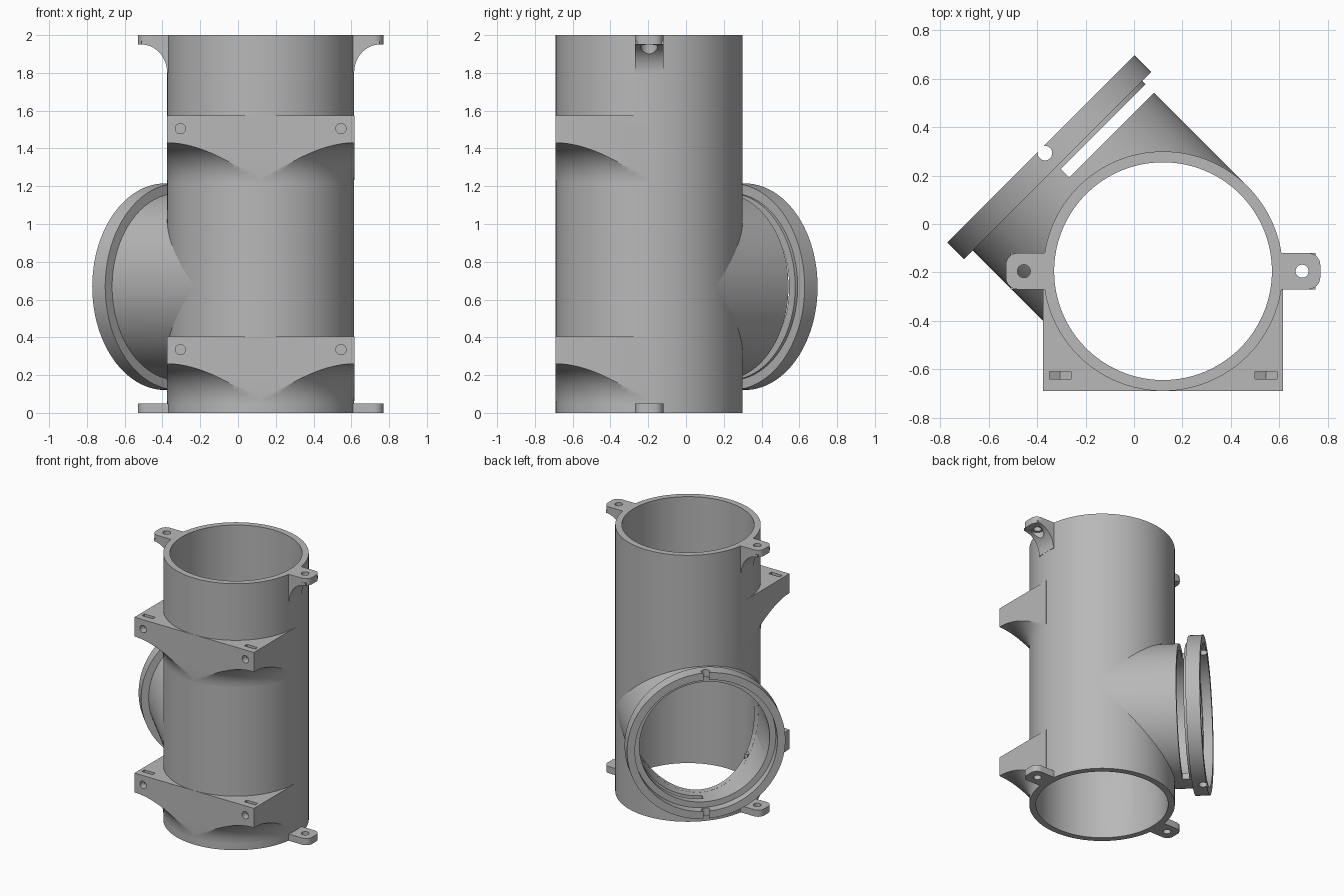
import bpy, bmesh, math
from mathutils import Matrix

if "Cube" in bpy.data.objects:
    bpy.data.objects.remove(bpy.data.objects["Cube"], do_unlink=True)

grey = bpy.data.materials.new("plain_grey")
grey.use_nodes = True
grey.diffuse_color = (0.48, 0.48, 0.48, 1)
grey.node_tree.nodes["Principled BSDF"].inputs["Base Color"].default_value = (0.48, 0.48, 0.48, 1)

R_OUT, R_IN = 0.495, 0.45
T = Matrix.Translation
AXIS = T((0.12, -0.195, 0))                     # main tube axis
STAND = Matrix.Rotation(math.pi / 2, 4, "X")    # local y becomes z
# Branch frame: local z points out of the branch, local x along the gate slot
BRANCH = AXIS @ T((0, 0, 0.668)) @ Matrix.Rotation(math.pi / 4, 4, "Z") @ Matrix.Rotation(-math.pi / 2, 4, "X")


def finish(name, bm, mat):
    bmesh.ops.remove_doubles(bm, verts=bm.verts, dist=1e-6)
    bmesh.ops.recalc_face_normals(bm, faces=bm.faces)
    bm.transform(mat)
    me = bpy.data.meshes.new(name)
    bm.to_mesh(me)
    bm.free()
    me.materials.append(grey)
    ob = bpy.data.objects.new(name, me)
    bpy.context.collection.objects.link(ob)
    return ob


def revolve(name, profile, mat, steps=128):
    """Closed (radius, height) profile turned around local z."""
    bm = bmesh.new()
    rings = []
    for i in range(steps):
        a = 2 * math.pi * i / steps
        rings.append([bm.verts.new((r * math.cos(a), r * math.sin(a), z)) for r, z in profile])
    n = len(profile)
    for i in range(steps):
        a, b = rings[i], rings[(i + 1) % steps]
        for j in range(n):
            k = (j + 1) % n
            bm.faces.new((a[j], b[j], b[k], a[k]))
    return finish(name, bm, mat)


def prism(name, points, height, mat):
    """Flat outline extruded along local z."""
    bm = bmesh.new()
    face = bm.faces.new([bm.verts.new((x, y, 0)) for x, y in points])
    top = bmesh.ops.extrude_face_region(bm, geom=[face])["geom"]
    bmesh.ops.translate(bm, vec=(0, 0, height), verts=[v for v in top if isinstance(v, bmesh.types.BMVert)])
    return finish(name, bm, mat)


def rod(radius, height, mat, steps=48):
    pts = [(radius * math.cos(2 * math.pi * i / steps), radius * math.sin(2 * math.pi * i / steps))
           for i in range(steps)]
    return prism("cutter", pts, height, mat)


def rect(x0, x1, y0, y1):
    return [(x0, y0), (x1, y0), (x1, y1), (x0, y1)]


def combine(target, tool, operation="DIFFERENCE"):
    mod = target.modifiers.new("cut", "BOOLEAN")
    mod.operation, mod.solver, mod.object = operation, "EXACT", tool
    bpy.context.view_layer.objects.active = target
    bpy.ops.object.modifier_apply(modifier=mod.name)
    bpy.data.objects.remove(tool, do_unlink=True)


parts = []

# Main tube, opened towards the branch
tube = revolve("main_tube", rect(R_IN, R_OUT, 0, 2), AXIS)
combine(tube, rod(R_IN - 0.0005, 1, BRANCH @ T((0, 0, 0.01)), 128))
parts.append(tube)

# Branch pipe with the half-width gate slot
pipe = revolve("branch_pipe", rect(R_IN, R_OUT, 0.005, 0.6), BRANCH)
combine(pipe, rod(0.472, 2.4, AXIS @ T((0, 0, -0.2)), 128))
combine(pipe, prism("cutter", rect(0, 0.7, -0.7, 0.7), 0.05, BRANCH @ T((0, 0, 0.548))))
parts.append(pipe)

# Branch flange with a stepped mouth and a notch at top and bottom
flange = revolve("branch_flange", [(R_IN, 0.598), (R_OUT, 0.598), (R_OUT, 0.617), (0.547, 0.617),
                                   (0.547, 0.714), (0.492, 0.714), (0.492, 0.65), (R_IN, 0.65)], BRANCH)
combine(flange, rod(0.03, 1.3, BRANCH @ T((0, 0.65, 0.69)) @ STAND))
parts.append(flange)

# Mounting brackets: square front, underside swept in a concave fillet
for label, top in (("upper", 1.575), ("lower", 0.405)):
    low = top - 0.35
    arc = [(0.7 - 0.205 * math.cos(t), low + 0.205 * math.sin(t))
           for t in (math.pi / 2 * i / 14 for i in range(15))]
    profile = [(0.47, low)] + arc + [(0.75, low + 0.205), (0.75, top), (0.47, top)]
    bracket = revolve(label + "_bracket", profile, AXIS)
    combine(bracket, prism("box", rect(-0.496, 0.496, -0.496, 0), 0.6, AXIS @ T((0, 0, top - 0.5))), "INTERSECT")
    for x in (-0.305, 0.545):
        centre = T((x, -0.61, top - 0.07))
        combine(bracket, rod(0.027, 0.15, centre @ T((0, 0.03, 0)) @ STAND))
        nut = [(-0.045, 0.1), (-0.045, -0.026), (0, -0.052), (0.045, -0.026), (0.045, 0.1)]
        combine(bracket, prism("cutter", nut, 0.03, centre @ STAND))
    parts.append(bracket)

# Screw ears, with gussets under the upper pair
corner = [(math.cos(t), math.sin(t)) for t in (math.pi / 2 * i / 8 for i in range(9))]
outline = [(0.47, -0.075)] + [(0.6 + 0.05 * c, -0.025 - 0.05 * s) for c, s in reversed(corner)]
outline += [(0.6 + 0.05 * c, 0.025 + 0.05 * s) for c, s in corner] + [(0.47, 0.075)]
gusset = [(0.63 - 0.135 * math.cos(t), 1.8 + 0.15 * math.sin(t))
          for t in (math.pi / 2 * i / 16 for i in range(17))]
gusset += [(0.63, 1.97), (0.47, 1.97), (0.47, 1.8)]
for side, turn in (("left", 0), ("right", math.pi)):
    frame = AXIS @ Matrix.Rotation(turn, 4, "Z")
    for level, z in (("upper", 1.95), ("lower", 0)):
        ear = prism(f"{level}_{side}_ear", outline, 0.05, frame @ T((0, 0, z)))
        if level == "upper":
            combine(ear, prism("gusset", gusset, 0.15, frame @ T((0, 0.075, 0)) @ STAND), "UNION")
            combine(ear, rod(0.045, 0.2, frame @ T((0.575, 0, 1.75))))
        combine(ear, rod(0.027, 0.2, frame @ T((0.575, 0, z - 0.05))))
        parts.append(ear)

# Smooth round surfaces, keep edges crisp
bpy.ops.object.select_all(action="DESELECT")
for ob in parts:
    ob.select_set(True)
bpy.context.view_layer.objects.active = parts[0]
bpy.ops.object.shade_smooth_by_angle(angle=math.radians(30))
